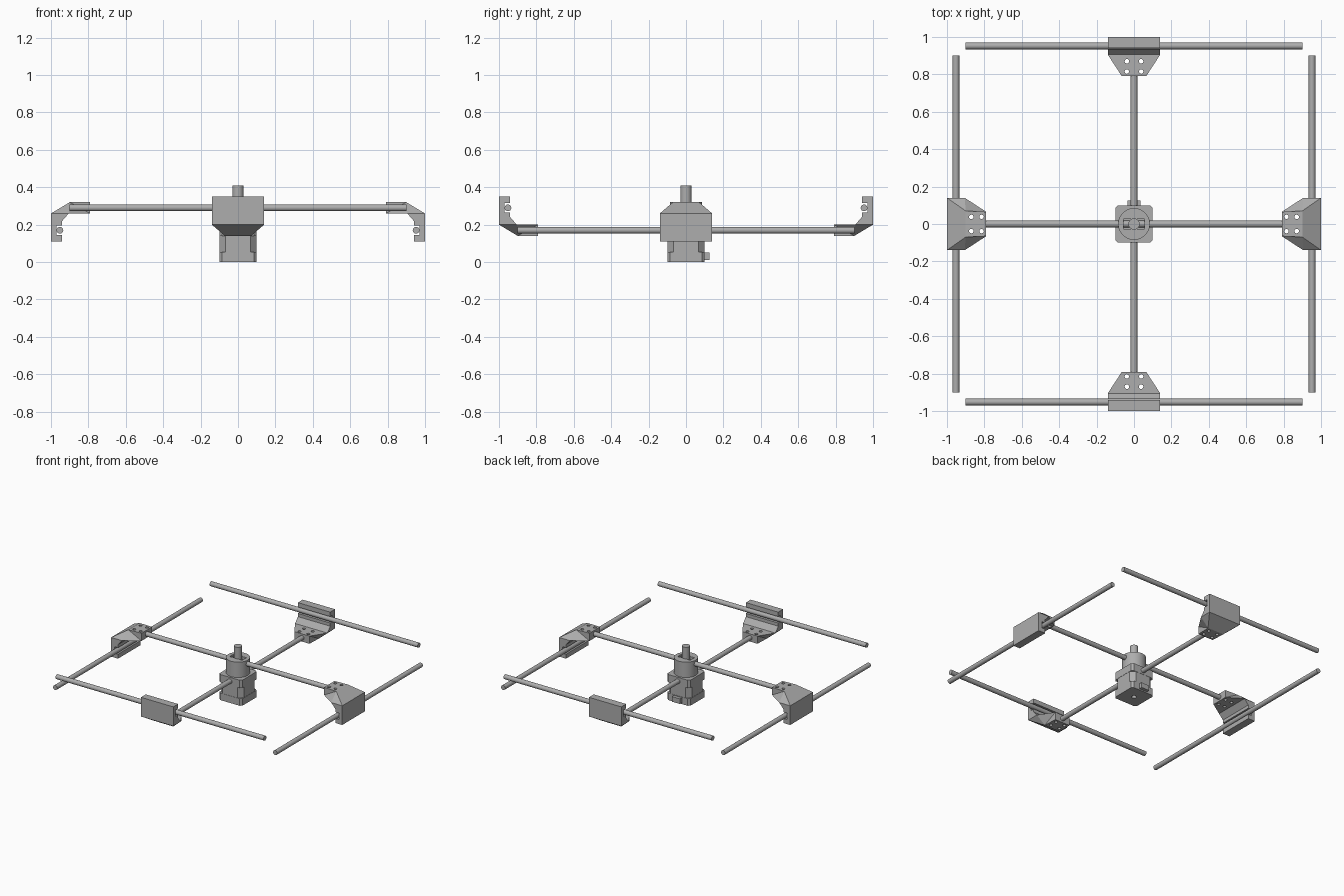
import bpy, bmesh, math
from mathutils import Matrix, Vector

if "Cube" in bpy.data.objects:
    bpy.data.objects.remove(bpy.data.objects["Cube"])

grey = bpy.data.materials.new("plain_grey")
grey.diffuse_color = (0.42, 0.42, 0.42, 1)
grey.use_nodes = True
grey.node_tree.nodes["Principled BSDF"].inputs["Base Color"].default_value = grey.diffuse_color


def add(name, bm, smooth=False):
    bmesh.ops.recalc_face_normals(bm, faces=bm.faces[:])
    me = bpy.data.meshes.new(name)
    bm.to_mesh(me)
    bm.free()
    me.materials.append(grey)
    ob = bpy.data.objects.new(name, me)
    bpy.context.collection.objects.link(ob)
    if smooth:
        bpy.ops.object.select_all(action='DESELECT')
        ob.select_set(True)
        bpy.context.view_layer.objects.active = ob
        bpy.ops.object.shade_smooth_by_angle(angle=math.radians(35))
    return ob


def cylinder(name, p, q, r, n=32):
    p, q = Vector(p), Vector(q)
    m = Matrix.Translation((p + q) / 2) @ (q - p).to_track_quat('Z', 'Y').to_matrix().to_4x4()
    bm = bmesh.new()
    bmesh.ops.create_cone(bm, cap_ends=True, segments=n, radius1=r, radius2=r,
                          depth=(q - p).length, matrix=m)
    return add(name, bm, True)


def box(name, lo, hi):
    bm = bmesh.new()
    bmesh.ops.create_cube(bm, size=1)
    for v in bm.verts:
        v.co = [lo[i] if v.co[i] < 0 else hi[i] for i in range(3)]
    return add(name, bm)


def cut(ob, cutters):
    for c in cutters:
        md = ob.modifiers.new("cut", 'BOOLEAN')
        md.operation, md.solver, md.object = 'DIFFERENCE', 'EXACT', c
        bpy.context.view_layer.objects.active = ob
        bpy.ops.object.modifier_apply(modifier=md.name)
        bpy.data.objects.remove(c)


def octagon_block(name, z0, z1, half, chamfer):
    h, k = half, half - chamfer
    pts = [(h, -k), (h, k), (k, h), (-k, h), (-h, k), (-h, -k), (-k, -h), (k, -h)]
    bm = bmesh.new()
    f = bm.faces.new([bm.verts.new((x, y, z0)) for x, y in pts])
    r = bmesh.ops.extrude_face_region(bm, geom=[f])
    for v in r["geom"]:
        if isinstance(v, bmesh.types.BMVert):
            v.co.z = z1
    return add(name, bm)


# Crossed rods and the four outer rods
Z_HI, Z_LO, L, E = 0.29, 0.17, 0.9, 0.952
for label, o in (("centre", 0), ("plus_side", E), ("minus_side", -E)):
    cylinder("x_rod_" + label, (-L, o, Z_HI), (L, o, Z_HI), 0.018, 24)
    cylinder("y_rod_" + label, (o, -L, Z_LO), (o, L, Z_LO), 0.018, 24)

# Corner bracket: profile (x, z, half width) with a groove for the outer rod
prof = [(1, .11, .14), (1, .26, .14), (.9, .32, .07), (.79, .32, .065),
        (.79, .26, .065), (.905, .26, .14), (.94, .22, .14), (.94, .195, .14),
        (.97, .195, .14), (.97, .145, .14), (.94, .145, .14), (.94, .11, .14)]
bm = bmesh.new()
sides = [[bm.verts.new((x, s * w, z)) for x, z, w in prof] for s in (-1, 1)]
n = len(prof)
for i in range(n):
    j = (i + 1) % n
    bm.faces.new([sides[0][i], sides[0][j], sides[1][j], sides[1][i]])
for v in sides:
    for idx in ((0, 1, 6, 7, 8, 9, 10, 11), (1, 5, 6), (1, 2, 5), (2, 4, 5), (2, 3, 4)):
        bm.faces.new([v[i] for i in idx])
bracket = add("bracket_right", bm)
# Screw holes through the plate
cut(bracket, [cylinder("hole", (x, y, .2), (x, y, .4), .012, 16)
              for x in (.815, .87) for y in (-.038, .038)])

# Copies: left one turned, front and back ones turned and flipped upside down
flip = Matrix.Translation((0, 0, 0.46)) @ Matrix.Rotation(math.pi, 4, 'X')
for name, ang, inv in (("left", 180, False), ("back", 90, True), ("front", -90, True)):
    c = bpy.data.objects.new("bracket_" + name, bracket.data.copy())
    bpy.context.collection.objects.link(c)
    m = Matrix.Rotation(math.radians(ang), 4, 'Z')
    c.data.transform(m @ flip if inv else m)

# Motor: end caps, chamfered middle, connector
base = octagon_block("motor_base_cap", 0, .055, .1, .015)
cut(base, [cylinder("hole", (0, 0, -.02), (0, 0, .03), .018, 20)])
octagon_block("motor_middle", .055, .14, .098, .032)
octagon_block("motor_top_cap", .14, .2, .1, .015)
box("motor_connector", (-.035, .09, .01), (.035, .125, .05))

# Hub with a slot in its top, and the shaft
hub = cylinder("hub", (0, 0, .2), (0, 0, .32), .085, 48)
cut(hub, [box("slot", (-.055, -.026, .285), (.055, .026, .4))])
cylinder("shaft", (0, 0, .2), (0, 0, .41), .03, 32)
